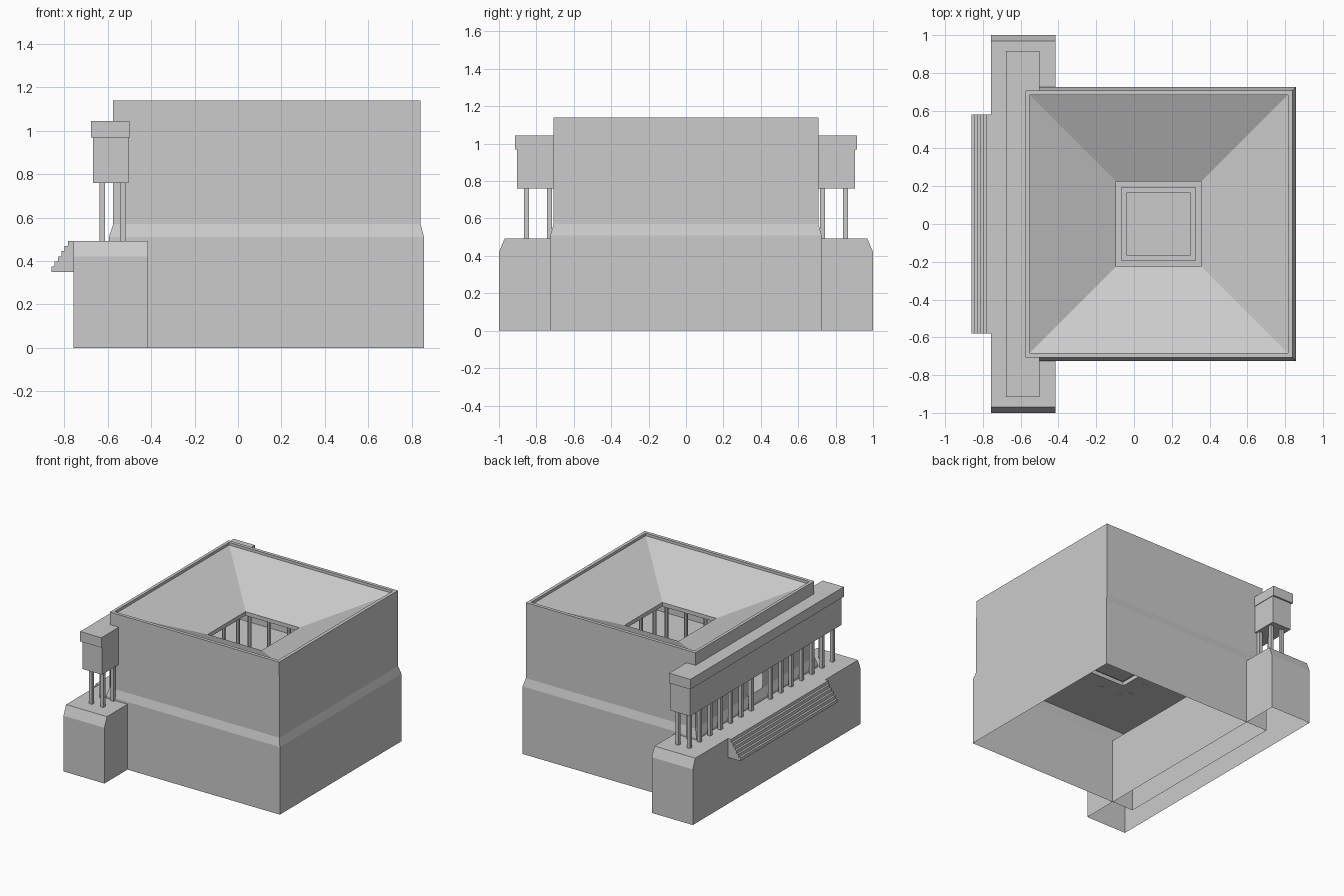
import bpy, bmesh, math
from mathutils import Vector

if "Cube" in bpy.data.objects:
    bpy.data.objects.remove(bpy.data.objects["Cube"])


def finish(bm, name):
    bmesh.ops.recalc_face_normals(bm, faces=bm.faces)
    mesh = bpy.data.meshes.new(name)
    bm.to_mesh(mesh)
    bm.free()
    ob = bpy.data.objects.new(name, mesh)
    bpy.context.collection.objects.link(ob)
    return ob


def loft(bm, rings, cap_end=False):
    """Skin rectangular rings given as (x0, x1, half_y, z)."""
    loops = [[bm.verts.new(p) for p in
              ((a, -h, z), (b, -h, z), (b, h, z), (a, h, z))]
             for a, b, h, z in rings]
    for lo, hi in zip(loops, loops[1:]):
        for i in range(4):
            j = (i + 1) % 4
            bm.faces.new((lo[i], lo[j], hi[j], hi[i]))
    if cap_end:
        bm.faces.new(loops[-1])


def box(name, x0, x1, y0, y1, z0, z1):
    bm = bmesh.new()
    bmesh.ops.create_cube(bm, size=1)
    for v in bm.verts:
        v.co = ((x0 + x1) / 2 + v.co.x * (x1 - x0),
                (y0 + y1) / 2 + v.co.y * (y1 - y0),
                (z0 + z1) / 2 + v.co.z * (z1 - z0))
    return finish(bm, name)


def column(name, x, y, r, z0, z1, sides):
    bm = bmesh.new()
    bmesh.ops.create_cone(bm, cap_ends=True, segments=sides, radius1=r,
                          radius2=r, depth=z1 - z0)
    bmesh.ops.translate(bm, verts=bm.verts, vec=(x, y, (z0 + z1) / 2))
    return finish(bm, name)


# house shell: plinth, bevel, walls, rim, inward-sloping roof and its edge
bm = bmesh.new()
loft(bm, [(-.595, .857, .725, 0), (-.595, .857, .725, .51),
          (-.575, .841, .708, .57), (-.575, .84, .708, 1.14),
          (-.552, .815, .683, 1.14), (-.552, .815, .683, 1.12),
          (-.095, .355, .225, .915), (-.095, .355, .225, .885)])
# doorway in the portico side
for co, no in (((0, -.09, 0), (0, 1, 0)), ((0, .09, 0), (0, 1, 0)),
               ((0, 0, .76), (0, 0, 1))):
    west = [f for f in bm.faces if f.calc_center_median().x < -.56]
    geom = west + list({e for f in west for e in f.edges}) + \
        list({v for f in west for v in f.verts})
    bmesh.ops.bisect_plane(bm, geom=geom, plane_co=co, plane_no=no)
door = [f for f in bm.faces
        if (c := f.calc_center_median()).x < -.56 and abs(c.y) < .09
        and .57 < c.z < .76]
bmesh.ops.delete(bm, geom=door, context='FACES')
finish(bm, "house_shell")

# floor with a kerbed shallow basin, open underneath
bm = bmesh.new()
loft(bm, [(-.575, .841, .708, .57), (-.066, .326, .196, .57),
          (-.066, .326, .196, .6), (-.036, .296, .166, .6),
          (-.036, .296, .166, .58)], cap_end=True)
finish(bm, "courtyard_floor")

# courtyard columns, four along each side
for t in (-.245, -.082, .082, .245):
    for s in (-1, 1):
        column("courtyard_column", .13 + t, s * .303, .014, .565, .94, 8)
        column("courtyard_column", .13 + s * .303, t, .014, .565, .94, 8)

# portico platform, open below, with sloped ends
bm = bmesh.new()
prof = [(-1, 0), (-1, .42), (-.97, .493), (.97, .493), (1, .42), (1, 0)]
sides = [[bm.verts.new((x, y, z)) for y, z in prof] for x in (-.757, -.415)]
for s in sides:
    bm.faces.new(s)
for i in range(5):
    bm.faces.new((sides[0][i], sides[0][i + 1], sides[1][i + 1], sides[1][i]))
finish(bm, "portico_platform")

# entrance steps as an extruded stair profile
n, top_x, rise = 6, -.755, .143 / 6
pts = [(top_x, .35), (-.86, .35)]
for i in range(n):
    x = -.86 + i * .0155
    pts += [(x, .35 + i * rise)] if i else []
    pts += [(x, .35 + (i + 1) * rise)]
pts.append((top_x, .493))
bm = bmesh.new()
face = bm.faces.new([bm.verts.new((x, -.58, z)) for x, z in pts])
ext = bmesh.ops.extrude_face_region(bm, geom=[face], use_keep_orig=True)
bmesh.ops.translate(bm, vec=Vector((0, 1.16, 0)),
                    verts=[g for g in ext["geom"]
                           if isinstance(g, bmesh.types.BMVert)])
finish(bm, "entrance_steps")

# portico columns: front row with a central gap, paired at the ends
for s in (-1, 1):
    for i in range(7):
        y = s * (.853 - i * .123)
        for x in ((-.625, -.531) if i < 2 else (-.625,)):
            box("portico_column", x - .0125, x + .0125,
                y - .0125, y + .0125, .49, .77)

# entablature and cap
box("entablature", -.667, -.504, -.903, .903, .76, .975)
box("entablature_cap", -.677, -.5, -.915, .915, .97, 1.045)
